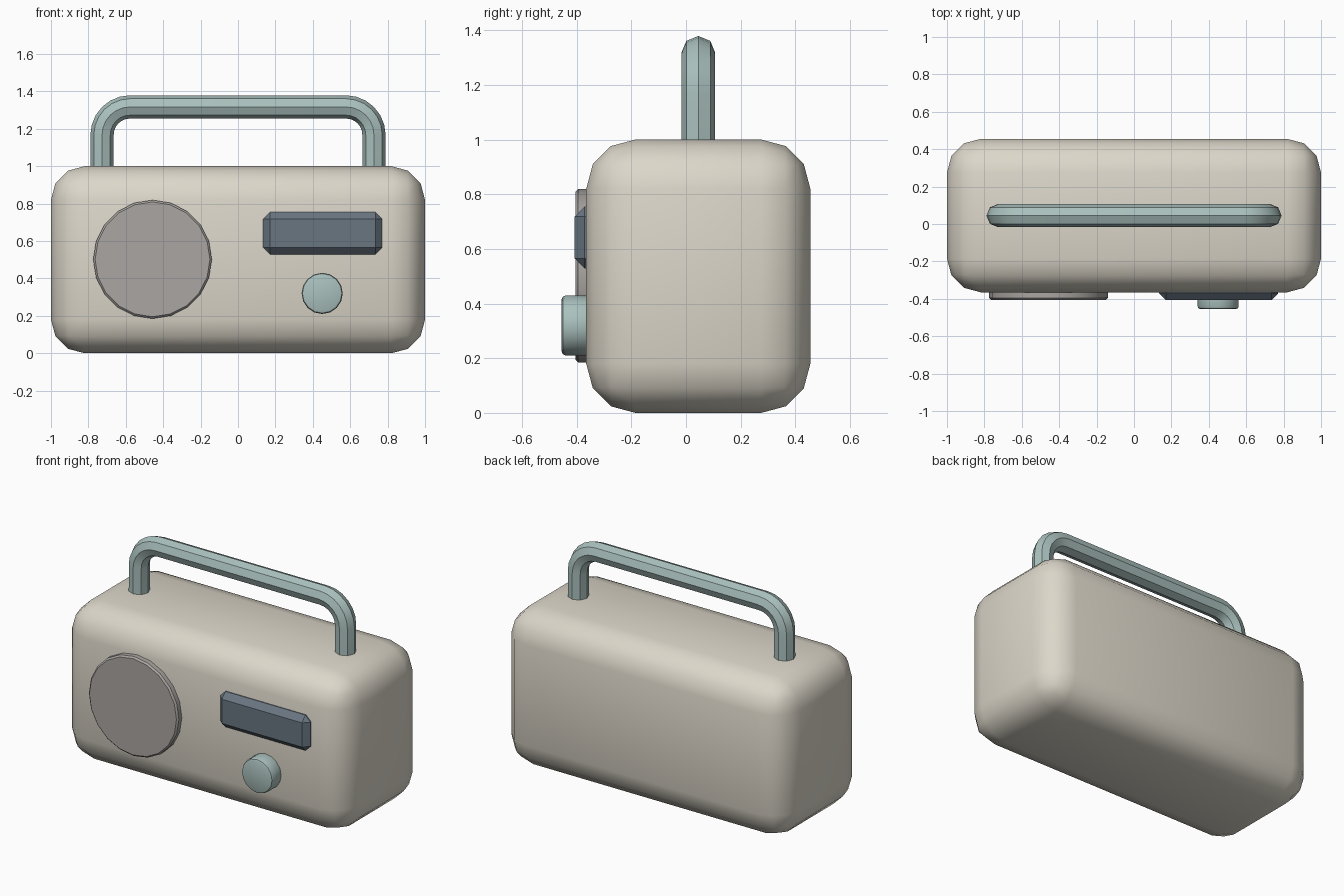
import bpy
from math import radians, pi, sin, cos

if "Cube" in bpy.data.objects:
    bpy.data.objects.remove(bpy.data.objects["Cube"])

MID_Y = 0.045      # centre plane of case and handle
FRONT_Y = -0.365   # front face of the case


def material(name, rgb):
    mat = bpy.data.materials.new(name)
    mat.diffuse_color = (*rgb, 1)
    mat.use_nodes = True
    mat.node_tree.nodes["Principled BSDF"].inputs["Base Color"].default_value = mat.diffuse_color
    return mat


cream = material("cream", (0.72, 0.68, 0.59))
teal = material("teal", (0.40, 0.53, 0.51))
grey = material("warm_grey", (0.40, 0.38, 0.36))
dark = material("dark_glass", (0.14, 0.18, 0.22))


def finish(name, mat, bevel=0, segments=1, angle=35):
    ob = bpy.context.object
    ob.name = name
    ob.data.materials.append(mat)
    bpy.ops.object.transform_apply(location=False, rotation=True, scale=True)
    if bevel:
        mod = ob.modifiers.new("bevel", 'BEVEL')
        mod.width = bevel
        mod.segments = segments
        mod.limit_method = 'ANGLE'
        mod.angle_limit = radians(40)
        bpy.ops.object.modifier_apply(modifier=mod.name)
    bpy.ops.object.shade_smooth_by_angle(angle=radians(angle))
    return ob


def box(name, mat, centre, size, **kw):
    bpy.ops.mesh.primitive_cube_add(size=1, location=centre)
    bpy.context.object.scale = size
    return finish(name, mat, **kw)


def disc(name, mat, x, z, radius, front, sides, **kw):
    back = FRONT_Y + 0.03
    bpy.ops.mesh.primitive_cylinder_add(
        vertices=sides, radius=radius, depth=back - front,
        location=(x, (front + back) / 2, z), rotation=(pi / 2, 0, 0))
    return finish(name, mat, **kw)


# Rounded case
box("case", cream, (0, MID_Y, 0.5), (2, 0.82, 1), bevel=0.18, segments=3)

# Front controls
disc("speaker", grey, -0.457, 0.502, 0.317, -0.405, 20, bevel=0.01)
box("display", dark, (0.453, -0.365, 0.642), (0.636, 0.084, 0.226), bevel=0.036, angle=30)
disc("tuning_knob", teal, 0.45, 0.32, 0.11, -0.455, 16, bevel=0.015, segments=2)

# Handle: octagonal tube swept along a rounded arch
HALF, TOP, BEND, STEPS = 0.727, 1.317, 0.15, 6
right = [(HALF, 0.95)]
for i in range(STEPS + 1):
    a = i * pi / 2 / STEPS
    right.append((HALF - BEND + BEND * cos(a), TOP - BEND + BEND * sin(a)))
path = right + [(-x, z) for x, z in reversed(right)]

curve = bpy.data.curves.new("handle", 'CURVE')
curve.dimensions = '3D'
curve.bevel_depth = 0.062
curve.bevel_resolution = 2
curve.use_fill_caps = True
spline = curve.splines.new('POLY')
spline.points.add(len(path) - 1)
for p, (x, z) in zip(spline.points, path):
    p.co = (x, MID_Y, z, 1)
handle = bpy.data.objects.new("handle", curve)
bpy.context.collection.objects.link(handle)
bpy.ops.object.select_all(action='DESELECT')
handle.select_set(True)
bpy.context.view_layer.objects.active = handle
bpy.ops.object.convert(target='MESH')
finish("handle", teal)
